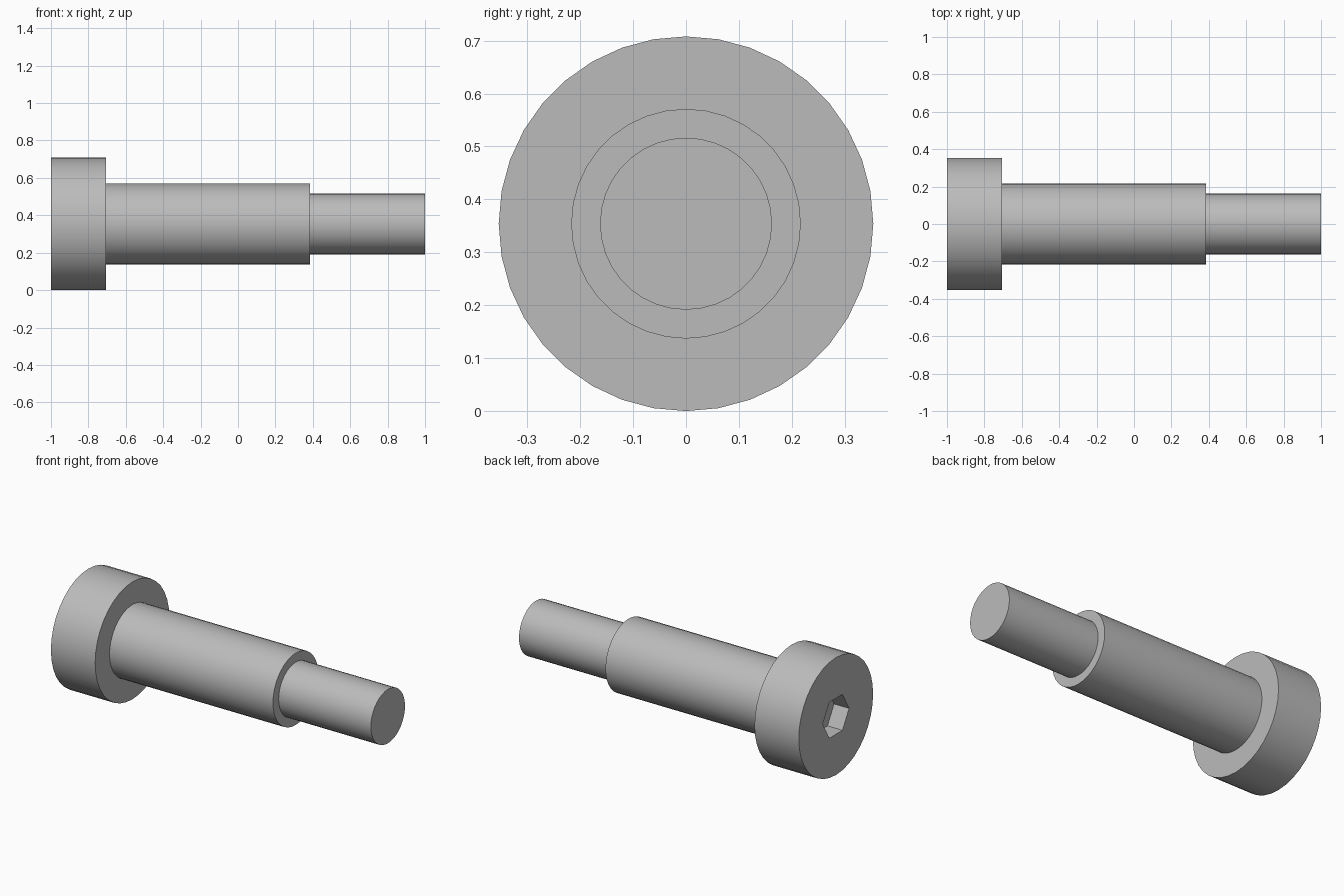
import bpy, bmesh
from math import cos, sin, tau, radians

cube = bpy.data.objects.get("Cube")
if cube:
    bpy.data.objects.remove(cube, do_unlink=True)

# Single plain metal colour
steel = bpy.data.materials.new("grey steel")
steel.use_nodes = True
COLOUR = (0.5, 0.5, 0.5, 1)
steel.diffuse_color = COLOUR
steel.node_tree.nodes["Principled BSDF"].inputs["Base Color"].default_value = COLOUR

HEAD_R, SHOULDER_R, TIP_R, SOCKET_R = 0.354, 0.217, 0.1625, 0.125
SIDES, HEX = 36, 6


def turned_part(name, rings, cap_start=False, cap_end=False):
    """Skin a row of (x, radius, sides) rings along the x axis."""
    bm = bmesh.new()
    loops = []
    for x, r, n in rings:
        verts = [bm.verts.new((x, r * cos(tau * i / n), HEAD_R + r * sin(tau * i / n)))
                 for i in range(n)]
        loops.append((verts, [bm.edges.new((verts[i - 1], verts[i])) for i in range(n)]))
    for (_, a), (_, b) in zip(loops, loops[1:]):
        bmesh.ops.bridge_loops(bm, edges=a + b)
    if cap_start:
        bm.faces.new(loops[0][0][::-1])
    if cap_end:
        bm.faces.new(loops[-1][0])
    bmesh.ops.recalc_face_normals(bm, faces=bm.faces)
    # Open parts: make sure the outer wall points away from the axis
    wall = max((f for f in bm.faces if abs(f.normal.x) < 0.1),
               key=lambda f: f.calc_center_median().z)
    if wall.normal.z < 0:
        bmesh.ops.reverse_faces(bm, faces=bm.faces)
    mesh = bpy.data.meshes.new(name)
    bm.to_mesh(mesh)
    bm.free()
    mesh.materials.append(steel)
    obj = bpy.data.objects.new(name, mesh)
    bpy.context.collection.objects.link(obj)
    bpy.ops.object.select_all(action="DESELECT")
    obj.select_set(True)
    bpy.context.view_layer.objects.active = obj
    bpy.ops.object.shade_smooth_by_angle(angle=radians(30))


# Head with hexagonal socket, and the ring under the head
turned_part("head", [(-0.9, SOCKET_R, HEX), (-1, SOCKET_R, HEX), (-1, HEAD_R, SIDES),
                     (-0.705, HEAD_R, SIDES), (-0.705, SHOULDER_R, SIDES)], cap_start=True)

# Shoulder with its step down to the tip
turned_part("shoulder", [(-0.705, SHOULDER_R, SIDES), (0.385, SHOULDER_R, SIDES),
                         (0.385, TIP_R, SIDES)])

# Narrow end
turned_part("tip", [(0.385, TIP_R, SIDES), (1, TIP_R, SIDES)], cap_end=True)
